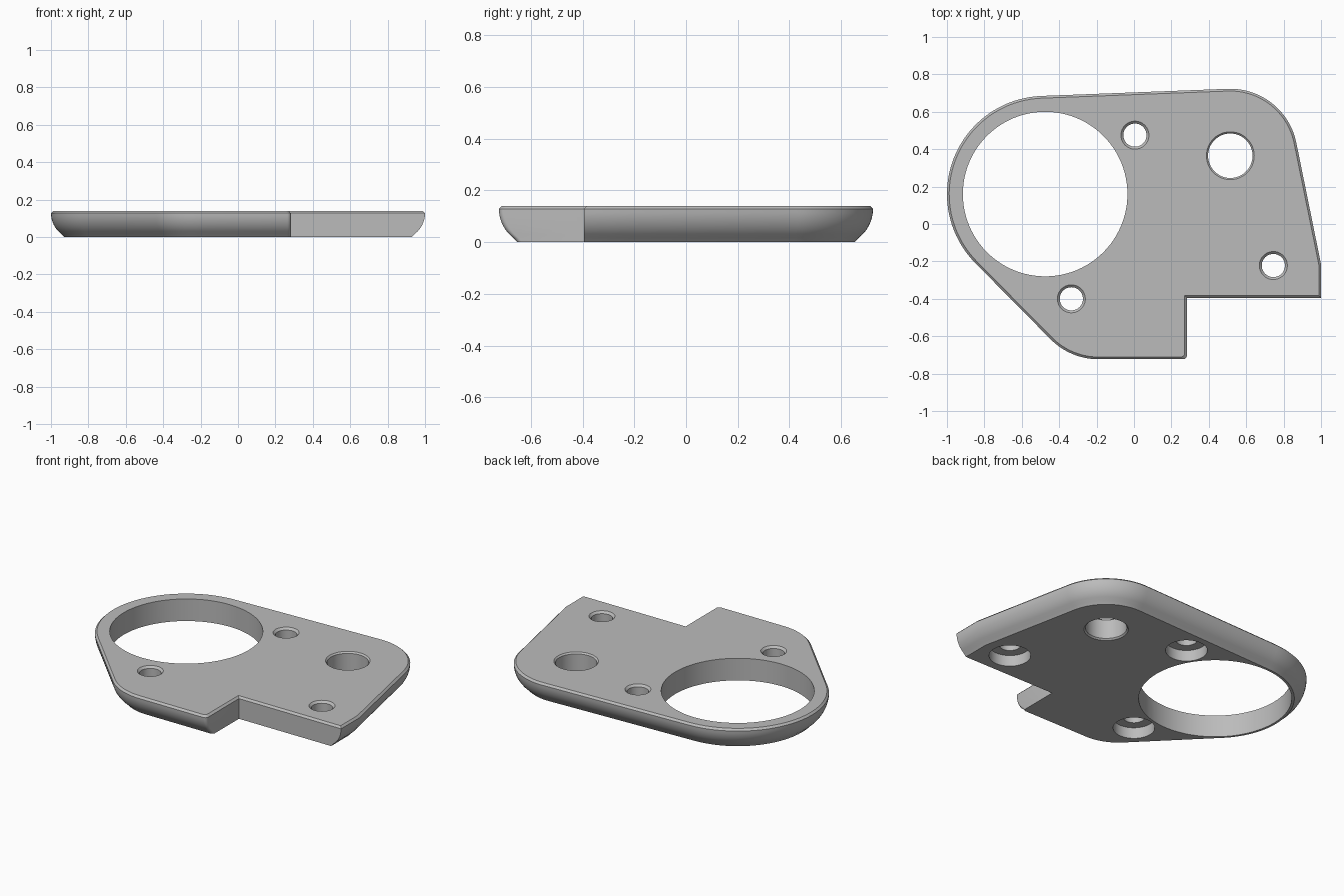
import bpy, bmesh
from math import sin, cos, radians, sqrt

cube = bpy.data.objects.get("Cube")
if cube:
    bpy.data.objects.remove(cube, do_unlink=True)

H = 0.14          # plate thickness
CHAMFER = 0.012   # top edge break
ROUND = 0.14      # radius of the rounded underside edge

metal = bpy.data.materials.new("plain grey")
metal.use_nodes = True
GREY = (0.5, 0.5, 0.5, 1)
metal.diffuse_color = GREY
metal.node_tree.nodes["Principled BSDF"].inputs["Base Color"].default_value = GREY


def arc(cx, cy, r, start, end, steps):
    angles = [radians(start + (end - start) * i / steps) for i in range(steps + 1)]
    return [(cx + r * cos(a), cy + r * sin(a)) for a in angles]


def outline(d, e):
    """Plate outline, outer edges inset by d and notch edges by e."""
    slope = radians(11.5)
    pts = arc(-0.475, 0.16, 0.525 - d, 225, 92.3, 40)
    pts += arc(0.515, 0.363, 0.36 - d, 92.3, 11.5, 24)
    px, py = pts[-1]
    pts.append((1 - d, py - (1 - d - px) * cos(slope) / sin(slope)))
    pts += [(1 - d, -0.395 + e), (0.283 - e, -0.395 + e)]
    pts += arc(0.263 - e, -0.703 + d, 0.02, 0, -90, 5)
    pts += arc(-0.19, -0.363, 0.36 - d, 270, 225, 16)
    return pts


def make_object(name, bm):
    bmesh.ops.recalc_face_normals(bm, faces=bm.faces)
    mesh = bpy.data.meshes.new(name)
    bm.to_mesh(mesh)
    bm.free()
    obj = bpy.data.objects.new(name, mesh)
    bpy.context.collection.objects.link(obj)
    mesh.materials.append(metal)
    return obj


def loft(bm, rings):
    """Skin closed rings of (x, y, z) points and cap both ends."""
    loops = [[bm.verts.new(p) for p in ring] for ring in rings]
    n = len(loops[0])
    for low, high in zip(loops, loops[1:]):
        for i in range(n):
            j = (i + 1) % n
            bm.faces.new((low[i], low[j], high[j], high[i]))
    bm.faces.new(loops[0])
    bm.faces.new(loops[-1])


# Plate body: rounded underside, straight notch walls, chamfered top
side_top = H - CHAMFER
levels = []
for i in range(9):
    z = side_top * i / 8
    levels.append((z, ROUND - sqrt(ROUND ** 2 - (side_top - z) ** 2) if z else 0.07, 0))
levels.append((H, CHAMFER, CHAMFER))
bm = bmesh.new()
loft(bm, [[(x, y, z) for x, y in outline(d, e)] for z, d, e in levels])
plate = make_object("mounting_plate", bm)

# Hole cutters: stacked (radius, height) profiles
LOW, HIGH = -0.03, H + 0.03
bore = [(0.44, LOW), (0.44, HIGH)]
shaft = [(0.128, LOW), (0.128, 0), (0.119, 0.009),
         (0.119, H - 0.009), (0.128, H), (0.128, HIGH)]
screw = [(0.12, LOW), (0.12, 0.07), (0.062, 0.07),
         (0.062, H - 0.013), (0.075, H), (0.075, HIGH)]
holes = [(-0.475, 0.16, bore, 96), (0.515, 0.365, shaft, 48),
         (0.005, 0.475, screw, 40), (-0.335, -0.4, screw, 40), (0.745, -0.222, screw, 40)]
bm = bmesh.new()
for x, y, profile, sides in holes:
    loft(bm, [[(px, py, z) for px, py in arc(x, y, r, 0, 360, sides)[:-1]]
              for r, z in profile])
cutter = make_object("hole_cutter", bm)
cutter.hide_render = True

# Cut the holes and shade
cut = plate.modifiers.new("holes", 'BOOLEAN')
cut.operation = 'DIFFERENCE'
cut.solver = 'EXACT'
cut.object = cutter
bpy.ops.object.select_all(action='DESELECT')
plate.select_set(True)
bpy.context.view_layer.objects.active = plate
bpy.ops.object.modifier_apply(modifier=cut.name)
bpy.data.objects.remove(cutter, do_unlink=True)
bpy.ops.object.shade_smooth_by_angle(angle=radians(30))
